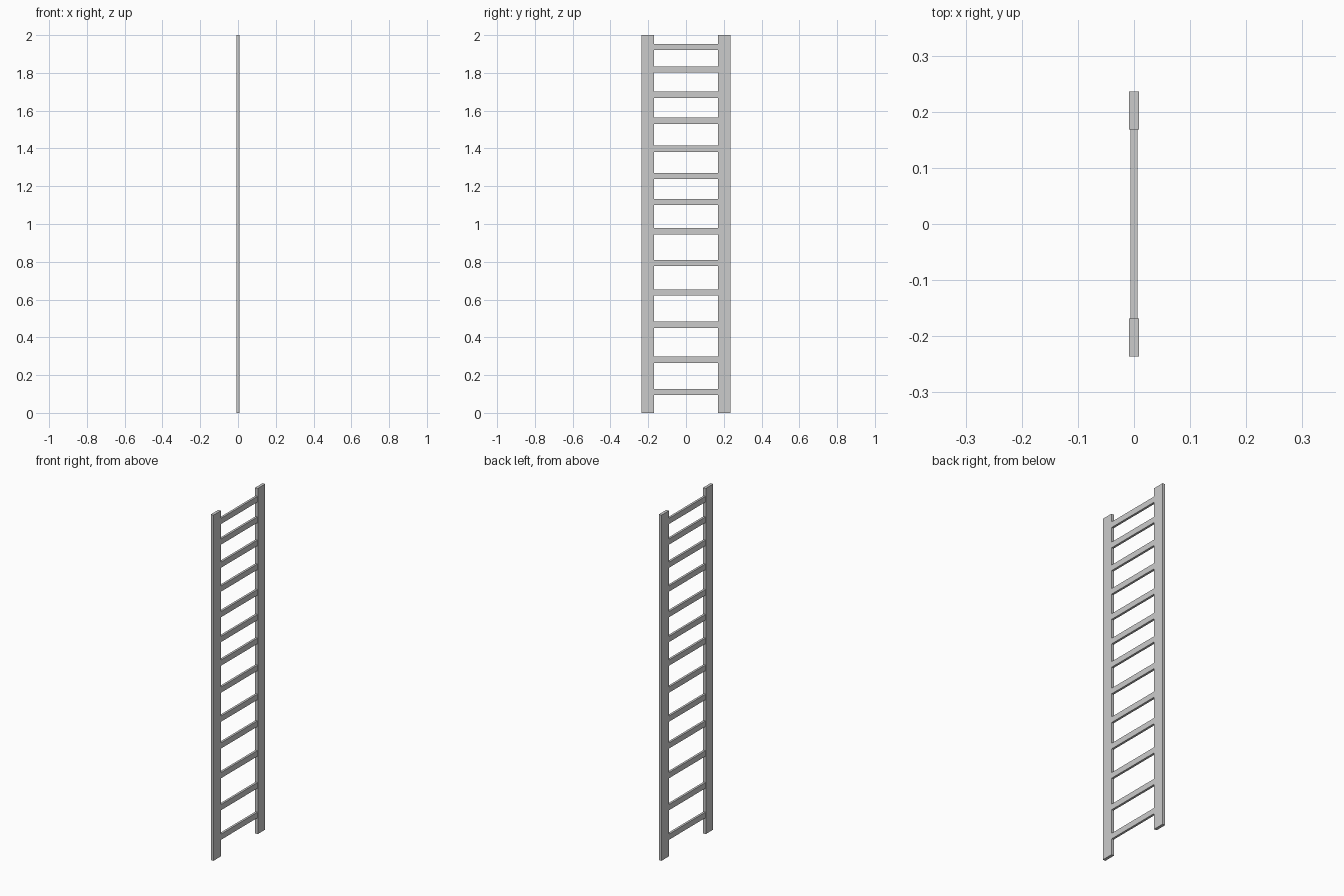
import bpy

if "Cube" in bpy.data.objects:
    bpy.data.objects.remove(bpy.data.objects["Cube"])

RAIL_Y = 0.2025      # rail centre offset from the middle
RAIL_W = 0.068
RAIL_T = 0.017
RUNG_H = 0.033
RUNG_T = 0.013


def box(name, center, size):
    bpy.ops.mesh.primitive_cube_add(size=1, location=center)
    ob = bpy.context.object
    ob.name = name
    ob.scale = size
    bpy.ops.object.transform_apply(location=False, rotation=False, scale=True)
    return ob


# Two upright rails
for name, side in (("left_rail", -1), ("right_rail", 1)):
    box(name, (0, side * RAIL_Y, 1.0), (RAIL_T, RAIL_W, 2.0))

# Rungs, spaced closer together towards the top
rung_heights = (0.11, 0.281, 0.466, 0.638, 0.793, 0.961, 1.117,
                1.254, 1.398, 1.546, 1.684, 1.818, 1.937)
rung_length = 2 * RAIL_Y - RAIL_W + 0.004
for i, z in enumerate(rung_heights):
    box(f"rung_{i + 1}", (0, 0, z), (RUNG_T, rung_length, RUNG_H))
